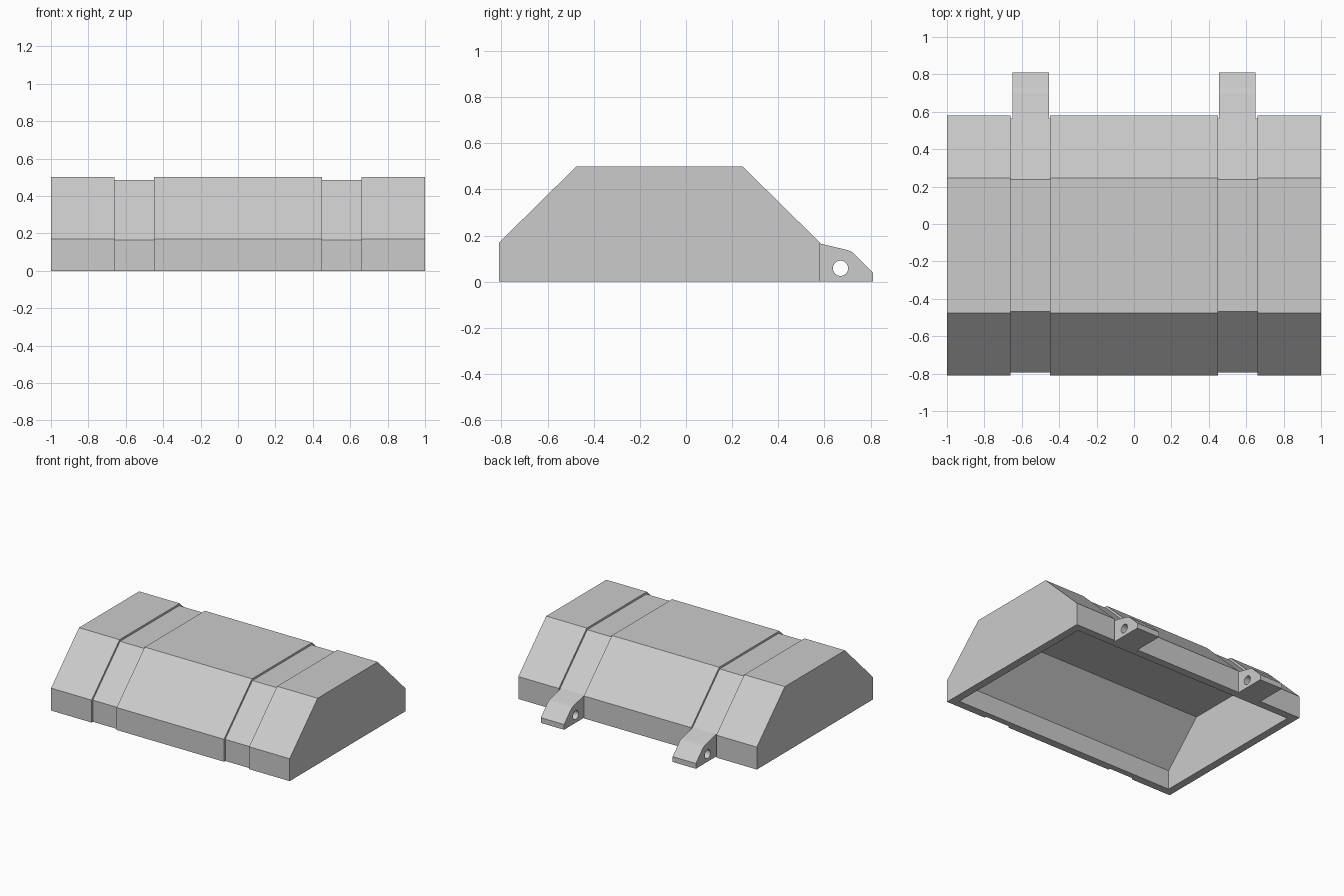
import bpy
import bmesh

if "Cube" in bpy.data.objects:
    bpy.data.objects.remove(bpy.data.objects["Cube"], do_unlink=True)

grey = bpy.data.materials.new("light grey")
grey.use_nodes = True
grey.diffuse_color = (0.6, 0.6, 0.6, 1)
grey.node_tree.nodes["Principled BSDF"].inputs["Base Color"].default_value = (0.6, 0.6, 0.6, 1)


def finish(bm, name):
    bmesh.ops.recalc_face_normals(bm, faces=bm.faces)
    mesh = bpy.data.meshes.new(name)
    bm.to_mesh(mesh)
    bm.free()
    mesh.materials.append(grey)
    obj = bpy.data.objects.new(name, mesh)
    bpy.context.collection.objects.link(obj)
    return obj


def section(bm, x, inset):
    """Open-bottomed cross-section, moved inwards evenly by inset."""
    slip = 0.414 * inset
    points = [(-0.81 + inset, 0), (-0.81 + inset, 0.17 - slip),
              (-0.475 + slip, 0.5 - inset), (0.245 - slip, 0.5 - inset),
              (0.58 - inset, 0.17 - slip), (0.58 - inset, 0)]
    return [bm.verts.new((x, y, z)) for y, z in points]


def bridge(bm, a, b):
    for i in range(len(a) - 1):
        bm.faces.new((a[i], a[i + 1], b[i + 1], b[i]))


# Hollow cover with two shallow bands running over it
WALL, GROOVE = 0.06, 0.015
half = [(0.45, 0), (0.45, GROOVE), (0.66, GROOVE), (0.66, 0), (1, 0)]
stations = [(-x, d) for x, d in reversed(half)] + half
bm = bmesh.new()
outer = [section(bm, x, d) for x, d in stations]
inner = [section(bm, max(-1 + WALL, min(1 - WALL, x)), WALL) for x, d in stations]
for k in range(len(stations) - 1):
    bridge(bm, outer[k], outer[k + 1])
    if stations[k][0] != stations[k + 1][0]:
        bridge(bm, inner[k], inner[k + 1])
        for e in (0, -1):
            bm.faces.new((outer[k][e], outer[k + 1][e], inner[k + 1][e], inner[k][e]))
# End walls and their rims
for k in (0, -1):
    bm.faces.new(outer[k])
    bm.faces.new(inner[k])
    bm.faces.new((outer[k][0], outer[k][-1], inner[k][-1], inner[k][0]))
bmesh.ops.remove_doubles(bm, verts=bm.verts, dist=0.0001)
finish(bm, "cover_shell")


# Hinge lugs with a pin hole
def hinge(name, centre):
    profile = [(0.565, 0), (0.565, 0.169), (0.70, 0.137), (0.718, 0.13),
               (0.73, 0.12), (0.81, 0.04), (0.81, 0)]
    bm = bmesh.new()
    face = bm.faces.new([bm.verts.new((centre - 0.0975, y, z)) for y, z in profile])
    grown = bmesh.ops.extrude_face_region(bm, geom=[face])["geom"]
    bmesh.ops.translate(bm, vec=(0.195, 0, 0),
                        verts=[v for v in grown if isinstance(v, bmesh.types.BMVert)])
    lug = finish(bm, name)
    bpy.ops.mesh.primitive_cylinder_add(vertices=32, radius=0.033, depth=0.4,
                                        location=(centre, 0.67, 0.058),
                                        rotation=(0, 1.5707963, 0))
    cutter = bpy.context.object
    cutter.name = name + "_hole_cutter"
    cutter.hide_render = True
    cutter.data.materials.append(grey)
    cut = lug.modifiers.new("pin_hole", "BOOLEAN")
    cut.operation = "DIFFERENCE"
    cut.solver = "EXACT"
    cut.object = cutter
    bpy.context.view_layer.objects.active = lug
    bpy.ops.object.modifier_apply(modifier=cut.name)
    bpy.data.objects.remove(cutter, do_unlink=True)


hinge("left_hinge", 0.5525)
hinge("right_hinge", -0.5525)
